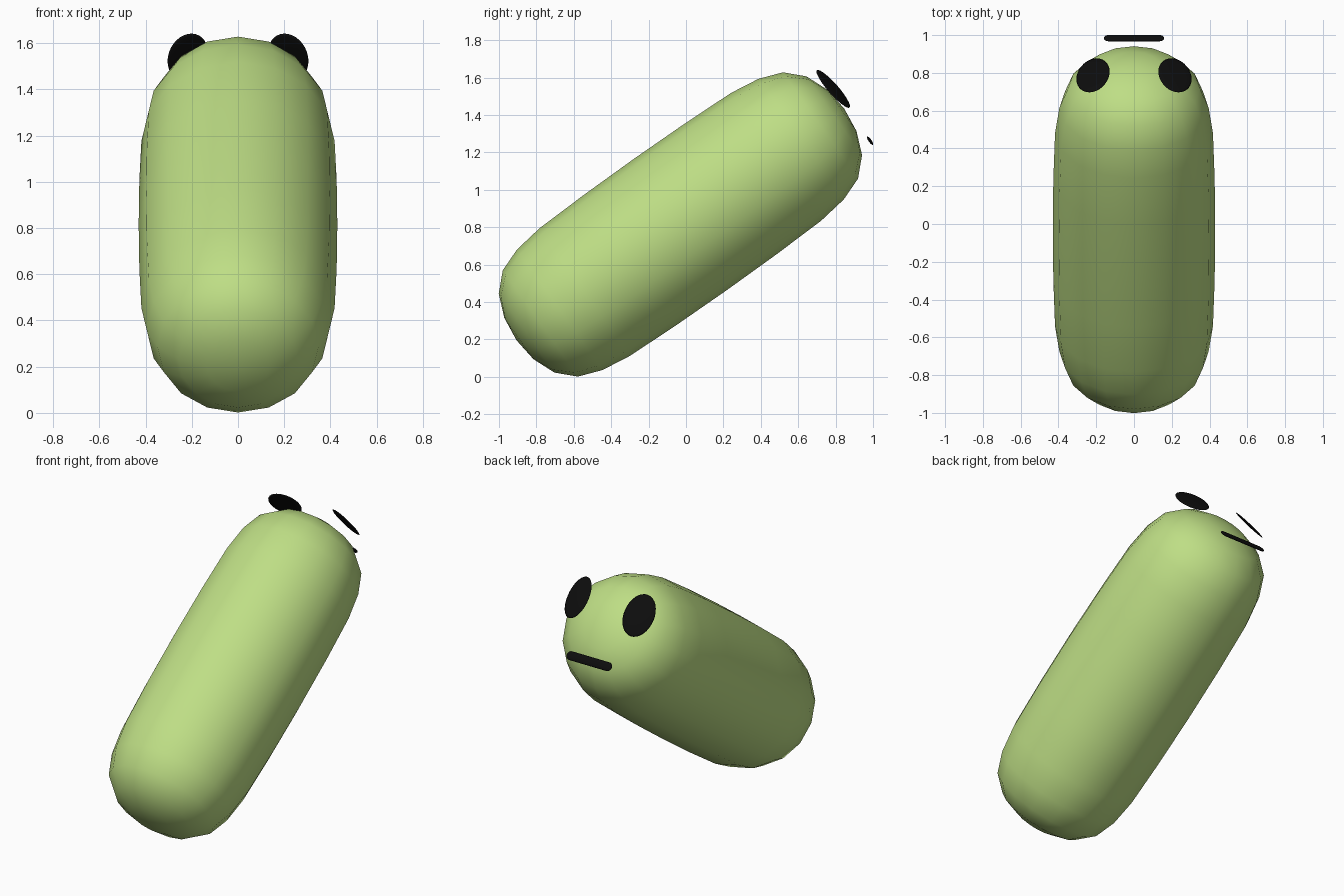
import bpy, bmesh, math
from mathutils import Vector, Matrix

if "Cube" in bpy.data.objects:
    bpy.data.objects.remove(bpy.data.objects["Cube"])


def material(name, rgb):
    m = bpy.data.materials.new(name)
    m.diffuse_color = (*rgb, 1)
    m.use_nodes = True
    m.node_tree.nodes["Principled BSDF"].inputs["Base Color"].default_value = m.diffuse_color
    return m


GREEN = material("light green", (0.515, 0.73, 0.235))
BLACK = material("black", (0.004, 0.004, 0.004))


def lathe(name, profile, segments, centre, axes, mat):
    """Spin (height, radius) points; axes = (spin axis, side, other side), may be scaled."""
    c = Vector(centre)
    along, side, other = axes
    bm = bmesh.new()
    rings = []
    for t, r in profile:
        if r < 1e-6:
            rings.append([bm.verts.new(c + along * t)])
            continue
        ring = []
        for i in range(segments):
            a = math.tau * i / segments
            ring.append(bm.verts.new(c + along * t + side * (r * math.cos(a)) + other * (r * math.sin(a))))
        rings.append(ring)
    for lo, hi in zip(rings, rings[1:]):
        for i in range(segments):
            j = (i + 1) % segments
            quad = [lo[i % len(lo)], lo[j % len(lo)], hi[j % len(hi)], hi[i % len(hi)]]
            bm.faces.new(list(dict.fromkeys(quad)))
    bmesh.ops.recalc_face_normals(bm, faces=bm.faces[:])
    me = bpy.data.meshes.new(name)
    bm.to_mesh(me)
    bm.free()
    me.materials.append(mat)
    me.shade_smooth()
    ob = bpy.data.objects.new(name, me)
    bpy.context.collection.objects.link(ob)
    return ob


# Leaning frame shared by all parts
lean = math.radians(35.25)
X = Vector((1, 0, 0))
A = Vector((0, math.cos(lean), math.sin(lean)))
U = Vector((0, -math.sin(lean), math.cos(lean)))

# Body: long rounded pill
half = [(0.33, 0.427), (0.627, 0.418), (0.79, 0.395), (0.917, 0.348),
        (1.007, 0.258), (1.057, 0.136), (1.073, 0)]
profile = [(-t, r) for t, r in reversed(half)] + [(0, 0.43)] + half
lathe("body", profile, 16, (0, -0.03, 0.815), (A, X, U), GREEN)

# Eyes: thin oval discs turned outward and tipped back
ball = [(-math.cos(math.pi * i / 8), math.sin(math.pi * i / 8)) for i in range(9)]
ball[0], ball[-1] = (-1, 0), (1, 0)
yaw, pitch = math.radians(17), math.radians(6)
up = U * math.cos(pitch) - A * math.sin(pitch)
fwd = A * math.cos(pitch) + U * math.sin(pitch)
for label, s in (("left_eye", -1), ("right_eye", 1)):
    side = X * math.cos(yaw) - fwd * (s * math.sin(yaw))
    out = fwd * math.cos(yaw) + X * (s * math.sin(yaw))
    lathe(label, ball, 32, (s * 0.217, 0.787, 1.54),
          (out * 0.008, side * 0.092, up * 0.133), BLACK)

# Mouth: flattened bar with round ends
h, straight = 0.027, 0.133
caps = [(straight + h * math.sin(math.pi / 2 * i / 6), h * math.cos(math.pi / 2 * i / 6)) for i in range(7)]
caps[-1] = (straight + h, 0)
bar = [(-t, r) for t, r in reversed(caps)] + caps
lathe("mouth", bar, 16, (0, 0.984, 1.263), (X, U, A * 0.3), BLACK)
